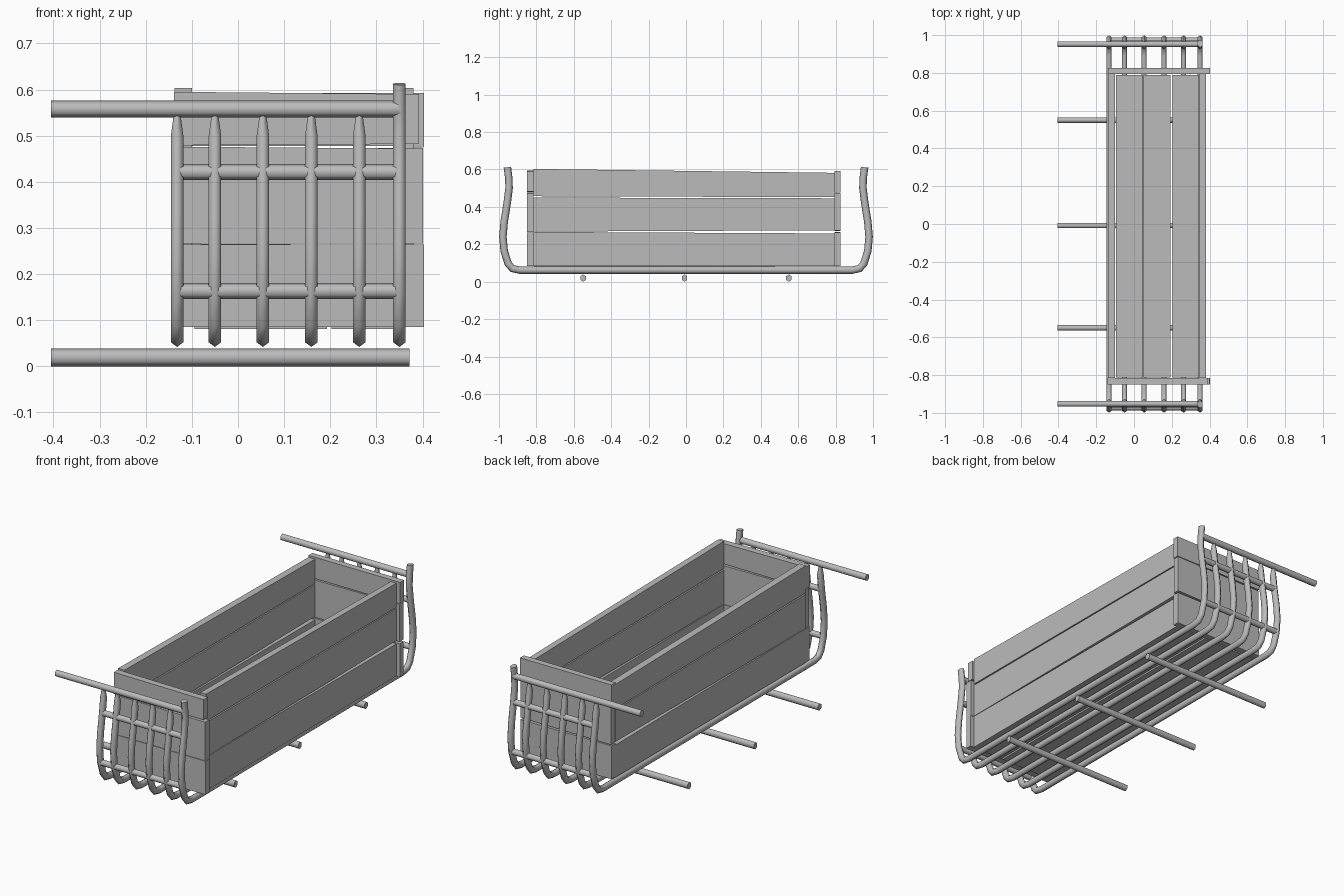
import bpy, bmesh
from math import cos, sin, pi
from mathutils import Vector

cube = bpy.data.objects.get("Cube")
if cube:
    bpy.data.objects.remove(cube, do_unlink=True)

grey = bpy.data.materials.new("plain grey")
grey.use_nodes = True
grey.diffuse_color = (0.5, 0.5, 0.5, 1)
grey.node_tree.nodes["Principled BSDF"].inputs["Base Color"].default_value = (0.5, 0.5, 0.5, 1)


def finish(bm, name):
    bmesh.ops.recalc_face_normals(bm, faces=bm.faces)
    mesh = bpy.data.meshes.new(name)
    bm.to_mesh(mesh)
    bm.free()
    mesh.materials.append(grey)
    obj = bpy.data.objects.new(name, mesh)
    bpy.context.collection.objects.link(obj)
    return obj


def tube(name, path, side, r_side, r_out, tips=1.0):
    """Sweep a smooth six-sided section along a path lying square to 'side'."""
    bm = bmesh.new()
    side = Vector(side)
    pts = [Vector(p) for p in path]
    rings = []
    for i, p in enumerate(pts):
        before, after = pts[max(i - 1, 0)], pts[min(i + 1, len(pts) - 1)]
        out = side.cross((after - before).normalized())
        k = tips if i in (0, len(pts) - 1) else 1.0
        rings.append([bm.verts.new(p + k * (out * r_out * cos(a) + side * r_side * sin(a)))
                      for a in (j * pi / 3 for j in range(6))])
    for a, b in zip(rings, rings[1:]):
        for j in range(6):
            bm.faces.new((a[j], a[(j + 1) % 6], b[(j + 1) % 6], b[j])).smooth = True
    for ring in (rings[0], rings[-1]):
        bm.faces.new(ring)
    return finish(bm, name)


def plank(name, x, y, low, high, along):
    """Board whose lower and upper edges may slope; low and high hold both end heights."""
    bm = bmesh.new()
    bmesh.ops.create_cube(bm, size=1)
    for v in bm.verts:
        end = int((v.co.x if along == "x" else v.co.y) > 0)
        v.co = (x[int(v.co.x > 0)], y[int(v.co.y > 0)],
                high[end] if v.co.z > 0 else low[end])
    return finish(bm, name)


# Bent cradle rods: one half profile (y, z), mirrored to the back
half = [(-.955, .612), (-.947, .55), (-.946, .50), (-.956, .42), (-.972, .32),
        (-.979, .24), (-.972, .163), (-.95, .095), (-.928, .070), (-.89, .062)]
rod_x = [-.132, -.05, .054, .159, .263, .35]
for i, x in enumerate(rod_x):
    tall = i == len(rod_x) - 1
    arm = half if tall else half[1:]
    profile = arm + [(-y, z) for y, z in reversed(arm)]
    tube(f"cradle_rod_{i + 1}", [(x, y, z) for y, z in profile],
         (1, 0, 0), .0155, .020, 1.0 if tall else .5)

# Handle rails and cross bars at both ends
for end, s in (("front", -1), ("back", 1)):
    tube(f"{end}_handle_rail", [(-.405, s * .952, .558), (.352, s * .952, .558)],
         (0, 1, 0), .0175, .0185)
    for level, y, z in (("upper", .956, .421), ("lower", .972, .163)):
        tube(f"{end}_{level}_bar", [(-.132, s * y, z), (.35, s * y, z)],
             (0, 1, 0), .0165, .0175)

# Carrying poles under the cradle
for i, y in enumerate((-.55, -.008, .55)):
    tube(f"under_pole_{i + 1}", [(-.405, y, .0195), (.372, y, .0195)],
         (0, 1, 0), .0165, .0195)

# Floor boards
for i, x in enumerate(((-.094, .046), (.051, .193), (.203, .343))):
    plank(f"floor_board_{i + 1}", x, (-.812, .79), (.081, .083), (.112, .114), "y")

# Side boards, slightly uneven
side_rows = [((.085, .085), (.266, .258)),
             ((.268, .275), (.450, .446)),
             ((.457, .452), (.603, .582))]
for side, x in (("right", (-.138, -.1)), ("left", (.347, .381))):
    for i, (low, high) in enumerate(side_rows):
        plank(f"{side}_board_{i + 1}", x, (-.815, .793), low, high, "y")

# End boards
front_rows = [((-.136, .403), (.085, .085), (.264, .264)),
              ((-.132, .401), (.266, .266), (.476, .472)),
              ((-.139, .392), (.479, .482), (.595, .590))]
back_rows = [((-.138, .401), (.088, .085), (.266, .263)),
             ((-.136, .400), (.271, .274), (.470, .474)),
             ((-.138, .403), (.478, .477), (.592, .592))]
for end, y, rows in (("front", (-.85, -.815), front_rows), ("back", (.793, .826), back_rows)):
    for i, (x, low, high) in enumerate(rows):
        plank(f"{end}_board_{i + 1}", x, y, low, high, "x")
